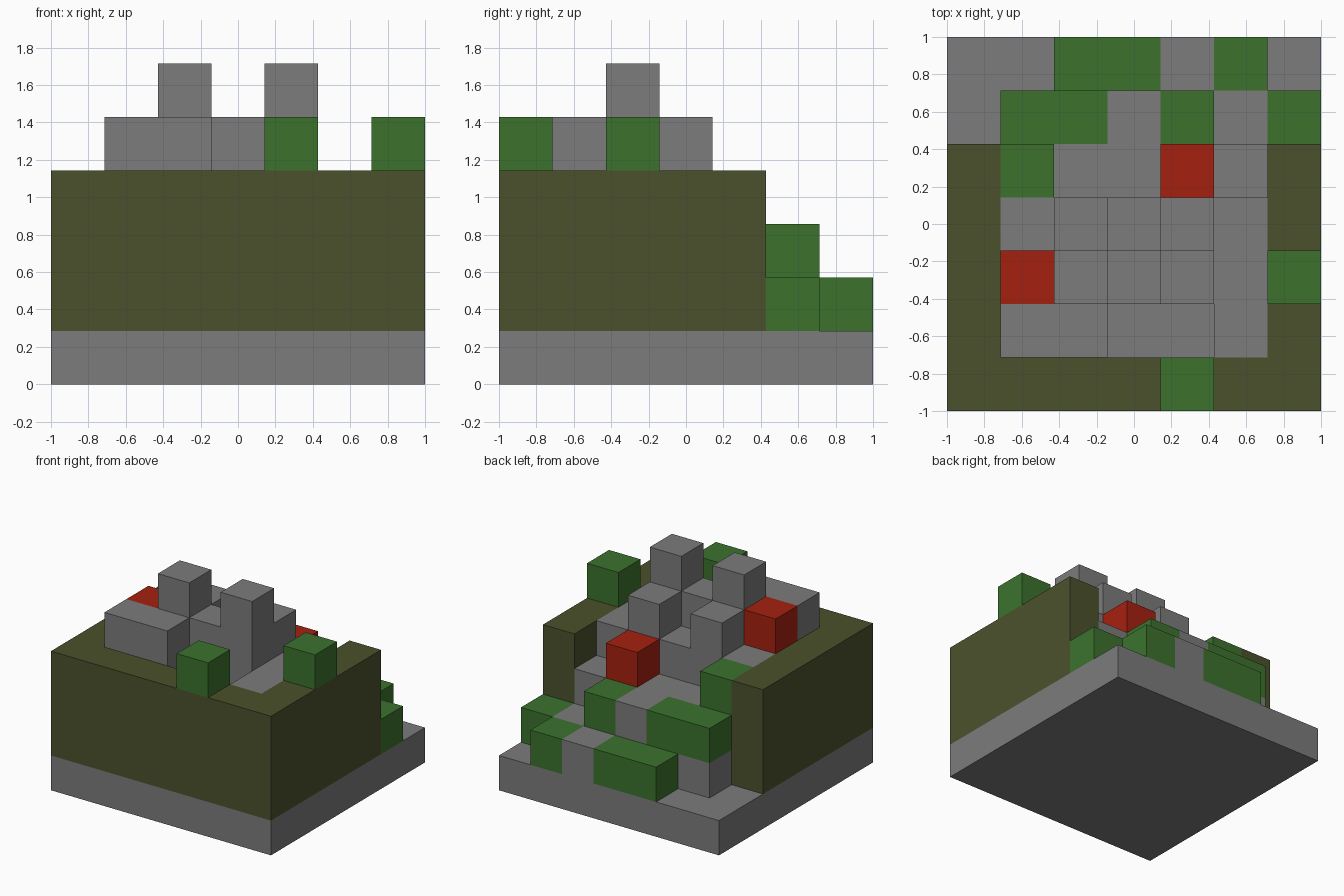
import bpy
import bmesh
from mathutils import Vector

cube = bpy.data.objects.get("Cube")
if cube:
    bpy.data.objects.remove(cube, do_unlink=True)

N = 7
S = 2 / N  # block size

# Block heights and kind of the topmost block, front row first
# w = wall, s = stone, g = grass, r = red block
HEIGHTS = ["4444544", "4553344", "4565645", "4454544",
           "4433434", "1333322", "1122221"]
TOPS = ["wwwwgww", "wsssssw", "wrssssg", "wsssssw",
        "wgssrsw", "sggsgsg", "ssggsgs"]


def material(name, color):
    m = bpy.data.materials.new(name)
    m.use_nodes = True
    m.diffuse_color = (*color, 1)
    bsdf = next(n for n in m.node_tree.nodes if n.type == 'BSDF_PRINCIPLED')
    bsdf.inputs["Base Color"].default_value = (*color, 1)
    bsdf.inputs["Roughness"].default_value = 0.9
    return m


STONE = material("stone_gray", (0.2, 0.2, 0.2))
OLIVE = material("olive", (0.07, 0.083, 0.025))
GREEN = material("grass_green", (0.045, 0.168, 0.027))
RED = material("red", (0.376, 0.015, 0.005))
PARTS = {"base_slab": STONE, "stone_steps": STONE, "outer_wall": OLIVE,
         "grass_blocks": GREEN, "red_blocks": RED}


def part_at(i, j, k):
    """Name of the part that owns a block."""
    top = k == int(HEIGHTS[j][i]) - 1
    if k == 0:
        return "base_slab"
    if top and TOPS[j][i] == "g":
        return "grass_blocks"
    if top and TOPS[j][i] == "r":
        return "red_blocks"
    if j == 0 or (i in (0, N - 1) and j < 5):
        return "outer_wall"
    return "stone_steps"


blocks = {(i, j, k): part_at(i, j, k)
          for j in range(N) for i in range(N)
          for k in range(int(HEIGHTS[j][i]))}


def add_block_faces(bm, cell):
    """Add the exposed faces of one block."""
    center = Vector(cell) + Vector((0.5, 0.5, 0.5))
    for axis in range(3):
        for sign in (-1, 1):
            n = Vector((0, 0, 0))
            n[axis] = sign
            if tuple(int(a + b) for a, b in zip(cell, n)) in blocks:
                continue
            u = Vector((0, 0, 0))
            u[(axis + 1) % 3] = 0.5
            v = n.cross(u)
            mid = center + n / 2
            corners = (mid - u - v, mid + u - v, mid + u + v, mid - u + v)
            bm.faces.new([bm.verts.new((p.x * S - 1, p.y * S - 1, p.z * S))
                          for p in corners])


# One joined flat-faced mesh per part
for name, mat in PARTS.items():
    bm = bmesh.new()
    for cell, owner in blocks.items():
        if owner == name:
            add_block_faces(bm, cell)
    bmesh.ops.remove_doubles(bm, verts=bm.verts, dist=0.001)
    bmesh.ops.dissolve_limit(bm, angle_limit=0.01, verts=bm.verts, edges=bm.edges)
    mesh = bpy.data.meshes.new(name)
    bm.to_mesh(mesh)
    bm.free()
    mesh.materials.append(mat)
    bpy.context.collection.objects.link(bpy.data.objects.new(name, mesh))
